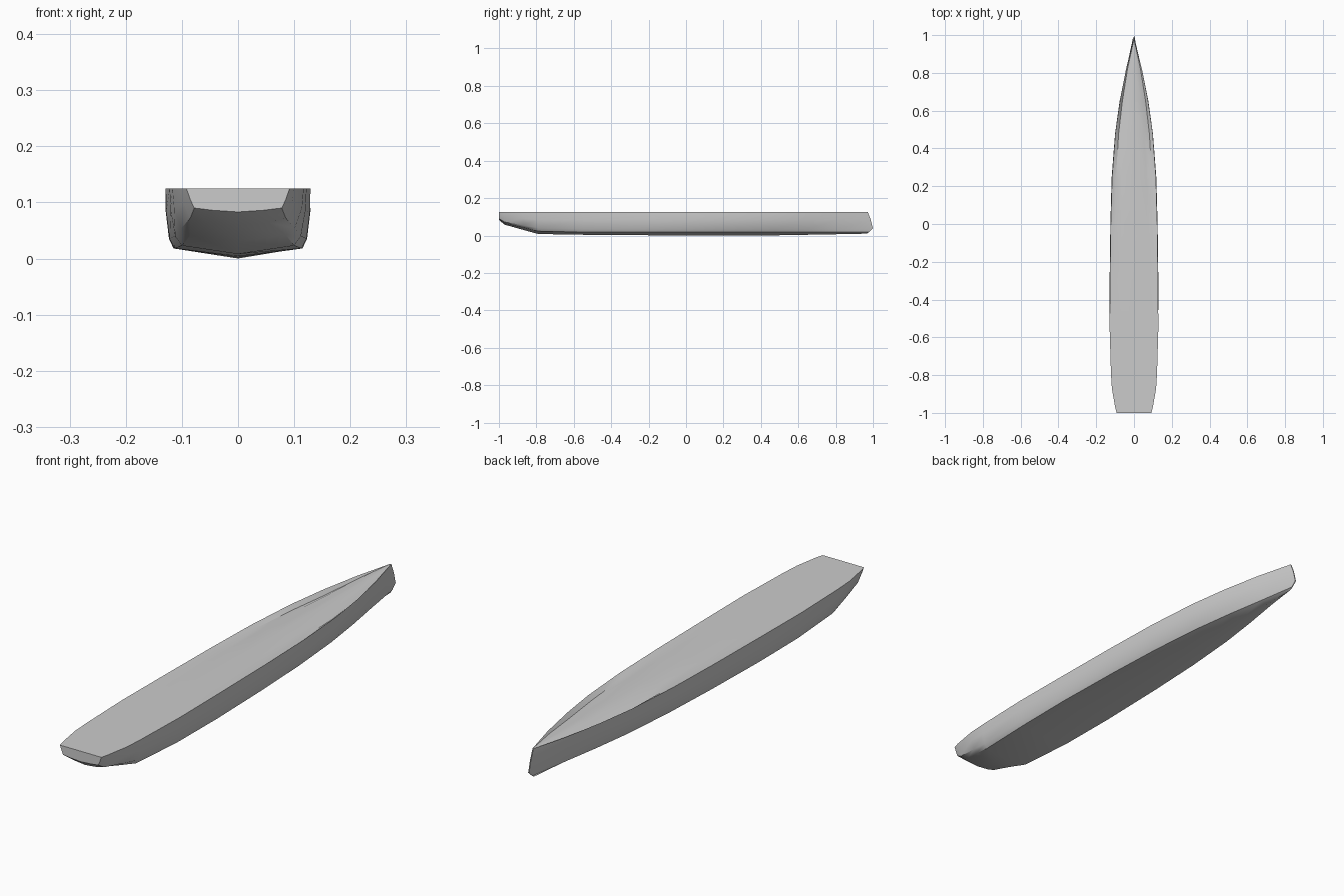
import bpy, bmesh

TOP = 0.125
# y, keel z, chine (x, z), bilge (x, z), widest line (x, z), sheer x, deck dip
stations = [
    (-1.00, 0.083, 0.045, 0.086, 0.078, 0.090, 0.085, 0.105, 0.092, 0.000),
    (-0.97, 0.058, 0.055, 0.064, 0.085, 0.072, 0.096, 0.098, 0.100, 0.000),
    (-0.87, 0.030, 0.085, 0.042, 0.101, 0.054, 0.114, 0.090, 0.117, 0.000),
    (-0.79, 0.008, 0.100, 0.023, 0.112, 0.040, 0.120, 0.085, 0.122, 0.000),
    (-0.55, 0.004, 0.113, 0.018, 0.122, 0.035, 0.128, 0.083, 0.129, 0.000),
    (-0.30, 0.002, 0.115, 0.018, 0.123, 0.035, 0.129, 0.085, 0.127, 0.000),
    (0.00, 0.000, 0.108, 0.018, 0.117, 0.035, 0.125, 0.085, 0.123, 0.003),
    (0.25, 0.000, 0.097, 0.018, 0.107, 0.035, 0.118, 0.085, 0.116, 0.008),
    (0.48, 0.001, 0.078, 0.018, 0.088, 0.035, 0.100, 0.085, 0.099, 0.014),
    (0.65, 0.004, 0.055, 0.018, 0.064, 0.035, 0.076, 0.085, 0.075, 0.016),
    (0.82, 0.007, 0.027, 0.018, 0.032, 0.035, 0.041, 0.085, 0.042, 0.008),
]

bm = bmesh.new()
rings = []
for y, k, cx, cz, bx, bz, wx, wz, sx, dip in stations:
    # deck has a soft central crown between two shallow side grooves
    half = [(cx, cz), (bx, bz), (wx, wz), (sx, TOP),
            (sx * 0.82, TOP - dip), (sx * 0.55, TOP - dip * 0.35)]
    loop = [(0, k)] + half + [(0, TOP)] + [(-x, z) for x, z in reversed(half)]
    rings.append([bm.verts.new((x, y, z)) for x, z in loop])

# raked stem at the bow
w = 0.002
half = [(w, 0.978, 0.018), (w, 1.0, 0.038), (w, 0.988, 0.085),
        (w, 0.972, TOP), (w * 0.8, 0.971, TOP), (w * 0.5, 0.970, TOP)]
loop = ([(0, 0.968, 0.01)] + half + [(0, 0.97, TOP)]
        + [(-x, y, z) for x, y, z in reversed(half)])
rings.append([bm.verts.new(p) for p in loop])

# skin between stations, then close the transom and stem
n = len(loop)
for a, b in zip(rings, rings[1:]):
    for i in range(n):
        j = (i + 1) % n
        bm.faces.new((a[i], a[j], b[j], b[i]))
bm.faces.new(rings[0])
bm.faces.new(rings[-1])
bmesh.ops.recalc_face_normals(bm, faces=bm.faces)

mesh = bpy.data.meshes.new("boat_hull")
bm.to_mesh(mesh)
bm.free()
hull = bpy.data.objects.new("boat_hull", mesh)
bpy.context.collection.objects.link(hull)
bpy.context.view_layer.objects.active = hull
hull.select_set(True)
bpy.ops.object.shade_smooth_by_angle(angle=0.6)
